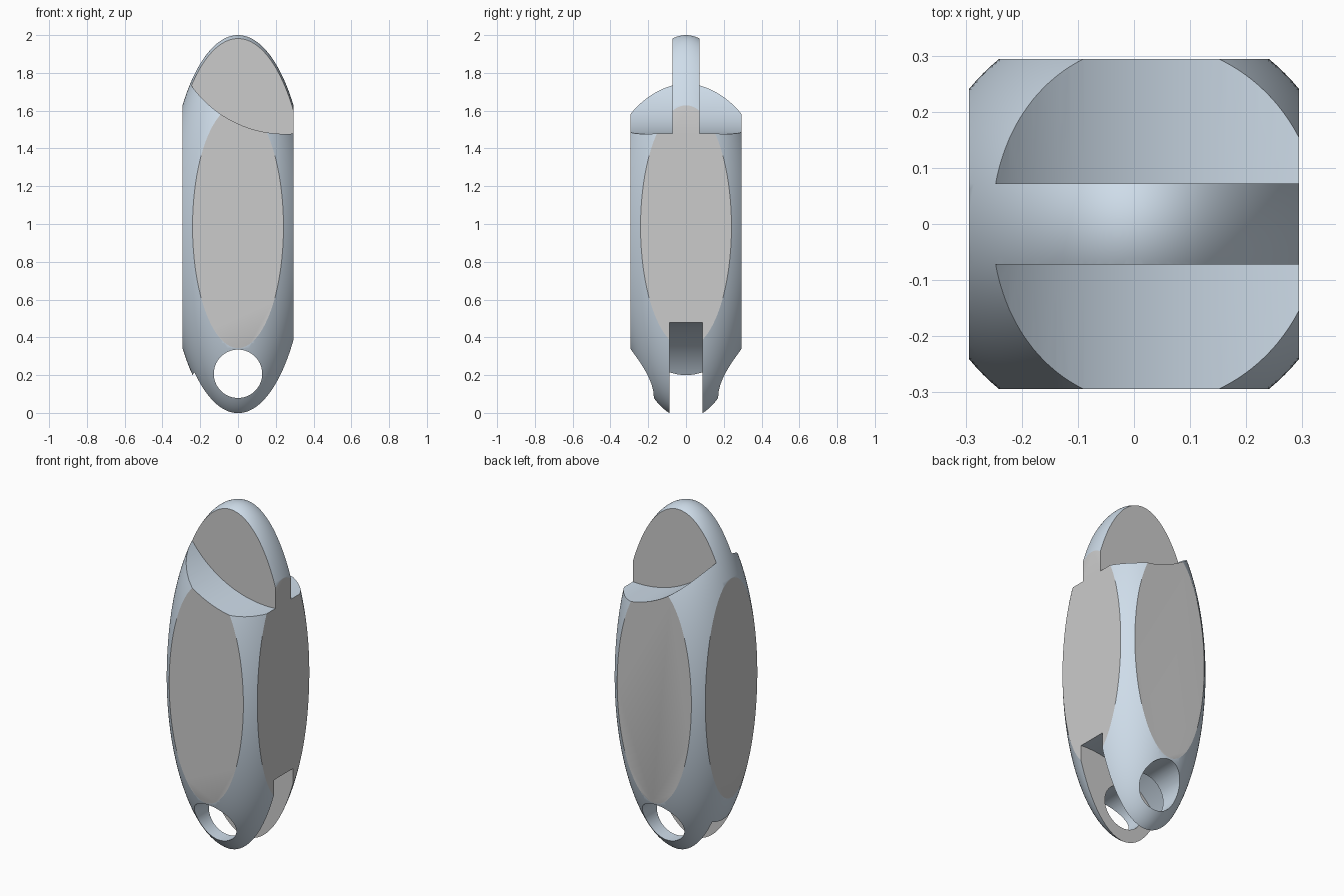
import bpy, math

if "Cube" in bpy.data.objects:
    bpy.data.objects.remove(bpy.data.objects["Cube"])

HALF = 0.294               # half width between the flats
MID, RAD, TALL = 0.9856, 0.38, 1.0144   # ellipsoid centre height and radii


def cylinder_y(name, x, z, radius, y0, y1):
    """Cylinder lying along y from y0 to y1."""
    bpy.ops.mesh.primitive_cylinder_add(
        vertices=128, radius=radius, depth=y1 - y0,
        location=(x, (y0 + y1) / 2, z), rotation=(math.pi / 2, 0, 0))
    ob = bpy.context.object
    ob.name = name
    return ob


def combine(target, tool, operation):
    tool.hide_render = True
    mod = target.modifiers.new("cut", 'BOOLEAN')
    mod.operation = operation
    mod.solver = 'EXACT'
    mod.object = tool
    bpy.context.view_layer.objects.active = target
    bpy.ops.object.modifier_apply(modifier=mod.name)
    bpy.data.objects.remove(tool, do_unlink=True)


# Ellipsoid body
bpy.ops.mesh.primitive_uv_sphere_add(segments=128, ring_count=96, radius=1,
                                     location=(0, 0, MID))
body = bpy.context.object
body.name = "hinged_link_body"
body.scale = (RAD, RAD, TALL)
bpy.ops.object.transform_apply(location=True, rotation=True, scale=True)

# Four flat sides
bpy.ops.mesh.primitive_cube_add(size=2, location=(0, 0, MID))
block = bpy.context.object
block.scale = (HALF, HALF, 1.5)
combine(body, block, 'INTERSECT')

# Curved shoulders either side of the top tongue
for y0, y1 in ((0.072, 0.6), (-0.6, -0.072)):
    combine(body, cylinder_y("shoulder_cutter", 0.25, 2.087, 0.61, y0, y1), 'DIFFERENCE')

# Curved slot between the fork arms, and the pin hole through them
combine(body, cylinder_y("slot_cutter", 0.25, -0.09, 0.57, -0.088, 0.088), 'DIFFERENCE')
combine(body, cylinder_y("pin_hole_cutter", 0, 0.207, 0.128, -0.6, 0.6), 'DIFFERENCE')

# Curved surfaces blue, flat faces grey
blue = bpy.data.materials.new("blue_curves")
blue.diffuse_color = (0.62, 0.72, 0.82, 1)
blue.use_nodes = True
blue.node_tree.nodes["Principled BSDF"].inputs["Base Color"].default_value = blue.diffuse_color
grey = bpy.data.materials.new("grey_flats")
body.data.materials.clear()
body.data.materials.append(blue)
body.data.materials.append(grey)
for face in body.data.polygons:
    flat = max(abs(face.normal.x), abs(face.normal.y)) > 0.9999
    face.material_index = 1 if flat else 0

bpy.ops.object.select_all(action='DESELECT')
body.select_set(True)
bpy.context.view_layer.objects.active = body
bpy.ops.object.shade_smooth_by_angle(angle=math.radians(20))
